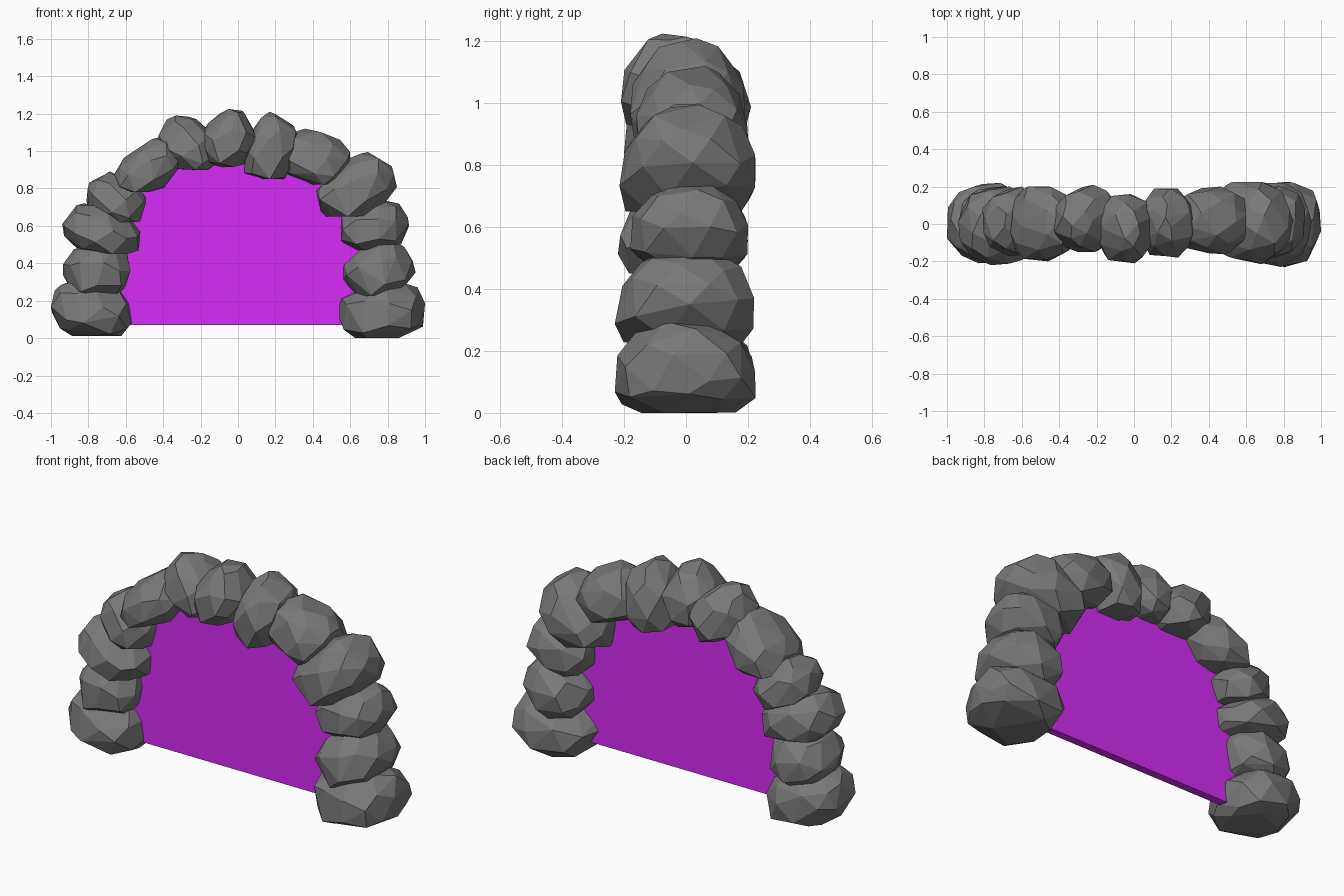
import bpy, bmesh, math, random
from mathutils import Vector, Matrix

if "Cube" in bpy.data.objects:
    bpy.data.objects.remove(bpy.data.objects["Cube"])


def material(name, rgb):
    m = bpy.data.materials.new(name)
    m.diffuse_color = (*rgb, 1)
    m.use_nodes = True
    m.node_tree.nodes["Principled BSDF"].inputs["Base Color"].default_value = m.diffuse_color
    return m


STONE = material("dark_stone", (0.19, 0.19, 0.19))
PURPLE = material("purple_glow", (0.67, 0.025, 0.92))


def link(bm, name, mat):
    bmesh.ops.recalc_face_normals(bm, faces=bm.faces)
    me = bpy.data.meshes.new(name)
    bm.to_mesh(me)
    bm.free()
    me.materials.append(mat)
    ob = bpy.data.objects.new(name, me)
    bpy.context.collection.objects.link(ob)
    return ob


def stone(name, lo, hi, stretch, tilt, seed):
    """Faceted boulder: hull of scattered points on a boxy ellipsoid, fitted to its bounds."""
    rng = random.Random(seed)
    rot = Matrix.Rotation(-math.radians(tilt), 3, 'Y')
    pts, n = [], 38
    for i in range(n):
        h = 1 - 2 * (i + 0.5) / n
        a = i * 2.39996 + rng.uniform(-0.25, 0.25)
        r = math.sqrt(1 - h * h)
        # spiral axis runs along y so the ends facing front and back taper
        d = Vector((r * math.cos(a), h, r * math.sin(a)))
        p = Vector([math.copysign(abs(c) ** e, c) for c, e in zip(d, (0.8, 0.9, 0.8))])
        p *= rng.uniform(0.96, 1.03)
        p.x *= stretch
        p = rot @ p
        p.y *= 1 - 0.15 * p.z          # broader towards the base
        p.z = max(p.z, -0.85)          # flattened underside
        pts.append(p)
    mn = [min(p[k] for p in pts) for k in range(3)]
    mx = [max(p[k] for p in pts) for k in range(3)]
    bm = bmesh.new()
    for p in pts:
        bm.verts.new([lo[k] + (p[k] - mn[k]) / (mx[k] - mn[k]) * (hi[k] - lo[k])
                      for k in range(3)])
    bmesh.ops.convex_hull(bm, input=bm.verts)
    loose = [v for v in bm.verts if not v.link_faces]
    bmesh.ops.delete(bm, geom=loose, context='VERTS')
    # merge nearly flat triangles into larger facets
    bmesh.ops.dissolve_limit(bm, angle_limit=math.radians(9), verts=bm.verts, edges=bm.edges)
    link(bm, name, STONE)


# Arch stones: x range, y range, z range, elongation, tilt in degrees
STONES = [
    (-1.00, -0.57, -0.21, 0.22, 0.01, 0.315, 1.4, -14),
    (-0.935, -0.575, -0.20, 0.20, 0.22, 0.51, 1.2, 15),
    (-0.94, -0.52, -0.22, 0.20, 0.45, 0.72, 1.5, -22),
    (-0.81, -0.48, -0.17, 0.20, 0.62, 0.89, 1.3, -35),
    (-0.66, -0.30, -0.20, 0.20, 0.78, 1.08, 1.6, 38),
    (-0.43, -0.09, -0.15, 0.21, 0.90, 1.19, 1.25, -35),
    (-0.20, 0.105, -0.21, 0.16, 0.915, 1.225, 1.1, 35),
    (0.02, 0.325, -0.18, 0.19, 0.85, 1.21, 1.2, 60),
    (0.23, 0.60, -0.16, 0.20, 0.82, 1.12, 1.2, -30),
    (0.42, 0.85, -0.215, 0.225, 0.65, 0.995, 1.5, 36),
    (0.55, 0.915, -0.18, 0.20, 0.47, 0.735, 1.25, 15),
    (0.555, 0.95, -0.23, 0.22, 0.22, 0.54, 1.2, 30),
    (0.53, 1.00, -0.23, 0.225, 0.00, 0.295, 1.4, 10),
]
for i, (x0, x1, y0, y1, z0, z1, s, t) in enumerate(STONES):
    stone(f"arch_stone_{i + 1}", (x0, y0, z0), (x1, y1, z1), s, t, 20 + i)

# Portal sheet: thin slab whose rim is buried in the stones
T = 0.022
outline = [(-0.72, 0.07), (0.72, 0.07), (0.72, 0.6), (0.62, 0.83), (0.42, 0.96),
           (0.18, 1.03), (-0.04, 1.06), (-0.27, 1.03), (-0.48, 0.92),
           (-0.65, 0.78), (-0.765, 0.74), (-0.765, 0.62), (-0.72, 0.55)]
bm = bmesh.new()
face = bm.faces.new([bm.verts.new((x, -T, z)) for x, z in outline])
ext = bmesh.ops.extrude_face_region(bm, geom=[face], use_keep_orig=True)
bmesh.ops.translate(bm, vec=(0, 2 * T, 0),
                    verts=[g for g in ext["geom"] if isinstance(g, bmesh.types.BMVert)])
link(bm, "portal_sheet", PURPLE)
